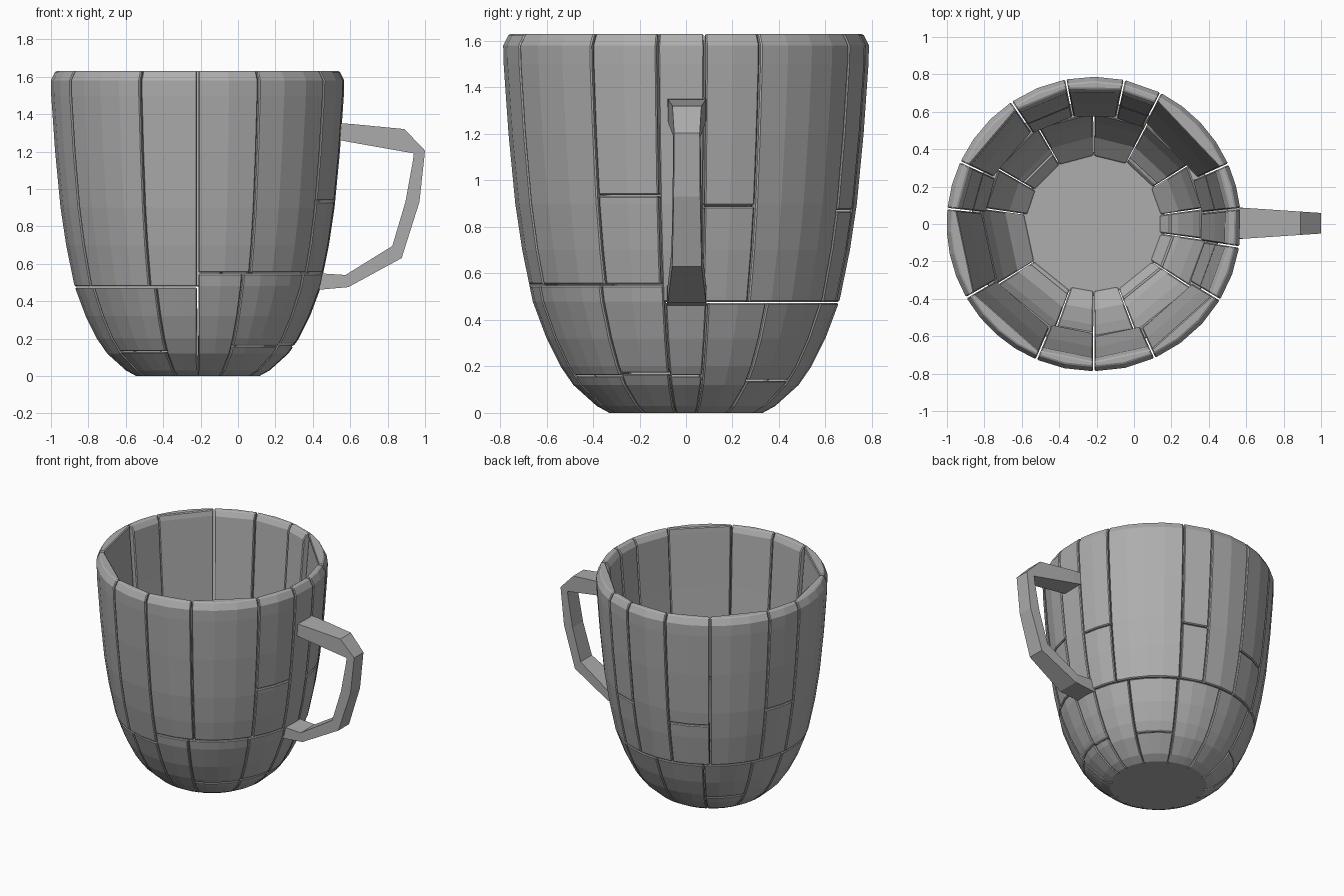
import bpy
import bmesh
from math import sin, cos, radians

cube = bpy.data.objects.get("Cube")
if cube:
    bpy.data.objects.remove(cube, do_unlink=True)

AXIS_X = -0.215
FLOOR_Z = 0.11

grey = bpy.data.materials.new("stone_grey")
grey.use_nodes = True
colour = (0.42, 0.42, 0.42, 1)
grey.diffuse_color = colour
grey.node_tree.nodes["Principled BSDF"].inputs["Base Color"].default_value = colour

# Wall profiles as (height, radius)
OUTER = [(0, .33), (.03, .385), (.12, .485), (.2, .54), (.32, .6), (.48, .66),
         (.7, .705), (.9, .735), (1.2, .764), (1.5, .785), (1.58, .787), (1.63, .762)]
INNER = [(0, .29), (.12, .36), (.2, .45), (.35, .53), (.5, .58), (.9, .645),
         (1.2, .67), (1.59, .70), (1.63, .725)]


def radius(profile, z):
    for (za, ra), (zb, rb) in zip(profile, profile[1:]):
        if z <= zb:
            return ra + (rb - ra) * (z - za) / (zb - za)
    return profile[-1][1]


def finish(bm, name):
    bmesh.ops.recalc_face_normals(bm, faces=bm.faces)
    mesh = bpy.data.meshes.new(name)
    bm.to_mesh(mesh)
    bm.free()
    mesh.materials.append(grey)
    obj = bpy.data.objects.new(name, mesh)
    bpy.context.collection.objects.link(obj)
    return obj


def panel(name, start, end, low, high):
    """Wall block with a curved outside and a flat inside, between two angles."""
    bm = bmesh.new()
    half = radians(end - start) / 2
    start, end = start + .3, end - .3
    steps = max(1, round((end - start) / 10))
    angles = [radians(start + (end - start) * i / steps) for i in range(steps + 1)]
    low += .003 if low > 0 else 0
    high -= .003 if high < 1.6 else 0
    knots = {z for z, r in OUTER + INNER if low + .02 < z < high - .02}
    rings = []
    for z in sorted(knots | {low, high}):
        ro = radius(OUTER, z)
        ri = min(radius(INNER, z) / cos(half), ro - .025)
        points = [(ro, a) for a in angles] + [(ri, angles[-1]), (ri, angles[0])]
        rings.append([bm.verts.new((AXIS_X + r * cos(a), r * sin(a), z)) for r, a in points])
    for a, b in zip(rings, rings[1:]):
        for i in range(len(a)):
            j = (i + 1) % len(a)
            bm.faces.new((a[i], a[j], b[j], b[i]))
    bm.faces.new(rings[0])
    bm.faces.new(rings[-1])
    obj = finish(bm, name)
    bevel = obj.modifiers.new("chipped_edges", "BEVEL")
    bevel.width = .006
    bevel.segments = 1
    bevel.limit_method = "ANGLE"
    bevel.angle_limit = radians(50)


def joint(start):
    return .55 if 265 < start < 345 else .475


# Upper wall staves, some split by a cross joint
seams = [6, 24, 63, 78, 101, 124, 155, 174, 210, 247, 270, 294.5, 329, 351, 366]
splits = {6: .89, 63: .87, 155: .88, 329: .935, 101: .8}
for a, b in zip(seams, seams[1:]):
    base = joint(a)
    if a in splits:
        panel("wall_lower_stave", a, b, base, splits[a])
        base = splits[a]
    panel("wall_upper_stave", a, b, base, 1.63)

# Rounded bowl blocks, some split near the foot
bowl = [8, 32, 62, 90, 120, 150, 172, 212, 250, 270, 291, 327, 352, 368]
low_splits = {32: .14, 120: .17, 212: .13, 291: .16, 327: .17, 352: .16}
for a, b in zip(bowl, bowl[1:]):
    base = 0
    if a in low_splits:
        panel("foot_block", a, b, 0, low_splits[a])
        base = low_splits[a]
    panel("bowl_block", a, b, base, joint(a))

# Floor slab
bm = bmesh.new()
bmesh.ops.create_cone(bm, cap_ends=True, segments=24, radius1=.315, radius2=.385, depth=FLOOR_Z)
bmesh.ops.translate(bm, verts=bm.verts, vec=(AXIS_X, 0, FLOOR_Z / 2))
finish(bm, "floor")

# Handle: outer and inner outline joined, narrowing away from the wall
outer_line = [(.50, 1.352), (.60, 1.348), (.89, 1.32), (1, 1.205), (.97, .93), (.875, .63),
              (.59, .475), (.42, .46)]
inner_line = [(.50, 1.27), (.60, 1.25), (.94, 1.19), (.935, 1.15), (.895, .93), (.825, .695),
              (.575, .54), (.42, .55)]
bm = bmesh.new()
rings = []
for (xo, zo), (xi, zi) in zip(outer_line, inner_line):
    def half_width(x):
        return .085 - .03 * max(0, min(1, (x - .55) / .45))
    wo, wi = half_width(xo), half_width(xi)
    corners = [(xo, -wo, zo), (xo, wo, zo), (xi, wi, zi), (xi, -wi, zi)]
    rings.append([bm.verts.new((x, y + .004, z)) for x, y, z in corners])
for a, b in zip(rings, rings[1:]):
    for i in range(4):
        j = (i + 1) % 4
        bm.faces.new((a[i], a[j], b[j], b[i]))
bm.faces.new(rings[0])
bm.faces.new(rings[-1])
finish(bm, "handle")
